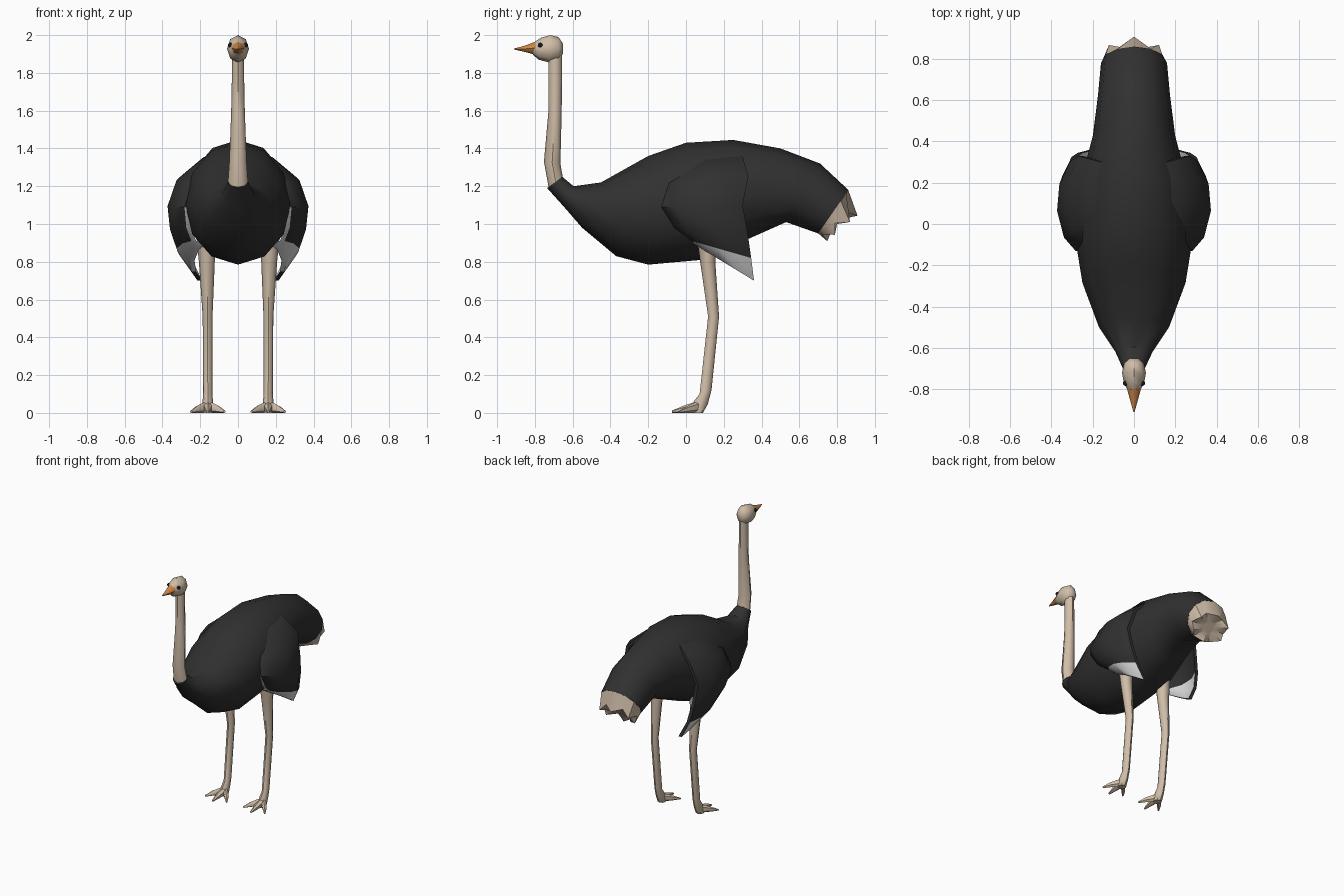
import bpy, bmesh, math
from mathutils import Vector

if "Cube" in bpy.data.objects:
    bpy.data.objects.remove(bpy.data.objects["Cube"])


def material(name, rgb):
    m = bpy.data.materials.new(name)
    m.diffuse_color = (*rgb, 1)
    m.use_nodes = True
    m.node_tree.nodes["Principled BSDF"].inputs["Base Color"].default_value = m.diffuse_color
    return m


BLACK = material("black feather", (0.03, 0.03, 0.03))
SKIN = material("beige skin", (0.63, 0.51, 0.39))
WHITE = material("white feather", (0.75, 0.75, 0.75))
ORANGE = material("orange beak", (0.60, 0.24, 0.06))
EYE = material("eye black", (0.01, 0.01, 0.012))


def finish(bm, name, mats, angle=45):
    bmesh.ops.recalc_face_normals(bm, faces=bm.faces[:])
    me = bpy.data.meshes.new(name)
    bm.to_mesh(me)
    bm.free()
    ob = bpy.data.objects.new(name, me)
    bpy.context.collection.objects.link(ob)
    for m in mats:
        me.materials.append(m)
    bpy.ops.object.select_all(action='DESELECT')
    ob.select_set(True)
    bpy.context.view_layer.objects.active = ob
    bpy.ops.object.shade_smooth_by_angle(angle=math.radians(angle))
    return ob


def loft(name, rings, mat, n=8, cx=0.0, zigzag=None):
    """Skin over ellipses, each: upper (y, z), lower (y, z), half width, optional x."""
    bm = bmesh.new()
    loops = []
    for k, r in enumerate(rings):
        a, b, w = Vector(r[0:2]), Vector(r[2:4]), r[4]
        x0 = r[5] if len(r) > 5 else cx
        loop = []
        for i in range(n):
            t = 2 * math.pi * i / n
            p = (a + b) / 2 + (a - b) / 2 * math.cos(t)
            if k == zigzag:
                p += Vector((0.82, -0.57)) * (0.028 if i % 2 == 0 else -0.02)
            loop.append(bm.verts.new((x0 + w * math.sin(t), p.x, p.y)))
        loops.append(loop)
    for p, q in zip(loops, loops[1:]):
        for i in range(n):
            j = (i + 1) % n
            bm.faces.new((p[i], p[j], q[j], q[i]))
    bm.faces.new(loops[0])
    bm.faces.new(loops[-1])
    return finish(bm, name, [mat])


# Feathered body
loft("body", [
    (-0.655, 1.25, -0.735, 1.19, 0.055),
    (-0.595, 1.20, -0.645, 1.09, 0.09),
    (-0.45, 1.22, -0.55, 0.98, 0.17),
    (-0.20, 1.36, -0.37, 0.83, 0.25),
    (0.00, 1.43, -0.20, 0.785, 0.28),
    (0.25, 1.445, 0.08, 0.81, 0.27),
    (0.50, 1.40, 0.35, 0.93, 0.20),
    (0.71, 1.32, 0.53, 1.01, 0.175),
    (0.86, 1.18, 0.70, 0.95, 0.16)], BLACK, 12)

# Pale ragged tail tip, slightly hollow at the end
loft("tail_tip", [
    (0.859, 1.18, 0.70, 0.95, 0.159),
    (0.885, 1.06, 0.725, 0.925, 0.14),
    (0.83, 1.03, 0.77, 0.97, 0.05)], SKIN, 12, zigzag=1)

# Neck, head and beak
loft("neck", [
    (-0.65, 1.235, -0.725, 1.18, 0.054),
    (-0.665, 1.32, -0.752, 1.33, 0.046),
    (-0.658, 1.60, -0.728, 1.60, 0.036),
    (-0.657, 1.75, -0.727, 1.75, 0.033),
    (-0.657, 1.90, -0.73, 1.90, 0.031)], SKIN)
loft("head", [
    (-0.652, 1.955, -0.652, 1.90, 0.022),
    (-0.675, 1.99, -0.675, 1.865, 0.048),
    (-0.72, 2.00, -0.725, 1.855, 0.058),
    (-0.77, 1.985, -0.78, 1.87, 0.048),
    (-0.80, 1.965, -0.81, 1.895, 0.030)], SKIN)
loft("beak", [
    (-0.795, 1.966, -0.80, 1.897, 0.034),
    (-0.85, 1.945, -0.85, 1.91, 0.02),
    (-0.91, 1.929, -0.91, 1.924, 0.003)], ORANGE)


def wing(side):
    # rows from shoulder to tip: widest x, front (y, z), rear (y, z)
    rows = [(0.19, 0.00, 1.33, 0.30, 1.36),
            (0.325, -0.09, 1.22, 0.33, 1.25),
            (0.373, -0.13, 1.09, 0.30, 1.10),
            (0.36, -0.06, 0.98, 0.325, 0.96),
            (0.325, 0.03, 0.91, 0.345, 0.82),
            (0.255, 0.04, 0.895, 0.36, 0.70)]
    cols = [(0, 0.76), (0.15, 0.91), (0.45, 1.0), (0.75, 0.97), (1, 0.84)]
    bm = bmesh.new()

    def sheet(inset):
        g = []
        for w, y0, z0, y1, z1 in rows:
            g.append([bm.verts.new((side * (w * f - inset), y0 + (y1 - y0) * t,
                                    z0 + (z1 - z0) * t)) for t, f in cols])
        for r in range(len(rows) - 1):
            for c in range(len(cols) - 1):
                face = bm.faces.new((g[r][c], g[r][c + 1], g[r + 1][c + 1], g[r + 1][c]))
                # white lower fringe and lower lining
                face.material_index = 1 if r == 4 or (inset and r >= 3) else 0
        return g

    a, b = sheet(0), sheet(0.025)
    rim = lambda g: (g[0] + [r[-1] for r in g[1:]] + g[-1][-2::-1]
                     + [r[0] for r in g[-2:0:-1]])
    ra, rb = rim(a), rim(b)
    for i in range(len(ra)):
        j = (i + 1) % len(ra)
        f = bm.faces.new((ra[i], ra[j], rb[j], rb[i]))
        c = f.calc_center_median()
        f.material_index = 1 if c.z < 1.05 and c.y < 0.31 else 0
    finish(bm, ("left" if side < 0 else "right") + "_wing", [BLACK, WHITE])


def leg(side):
    tag = "left" if side < 0 else "right"
    x = 0.16 * side
    loft(tag + "_leg", [
        (0.16, 0.98, 0.05, 0.98, 0.06, 0.165 * side),
        (0.155, 0.80, 0.075, 0.80, 0.042, 0.165 * side),
        (0.175, 0.51, 0.117, 0.51, 0.026, 0.161 * side),
        (0.135, 0.12, 0.072, 0.10, 0.024, x),
        (0.115, 0.045, 0.04, 0.06, 0.028, x),
        (0.09, 0.0, 0.03, 0.0, 0.03, x)], SKIN)
    # three splayed toes
    for name, tx, ty in (("inner", -0.088, -0.035), ("middle", 0, -0.075), ("outer", 0.088, -0.035)):
        loft(f"{tag}_{name}_toe", [
            (0.07, 0.065, 0.07, 0.0, 0.026, x),
            (0.07 + (ty - 0.07) * 0.5, 0.042, 0.07 + (ty - 0.07) * 0.5, 0.0, 0.021, x + side * tx * 0.55),
            (ty, 0.012, ty, 0.0, 0.007, x + side * tx)], SKIN, 6)


def eye(side):
    bm = bmesh.new()
    bmesh.ops.create_icosphere(bm, subdivisions=2, radius=0.013)
    bmesh.ops.translate(bm, verts=bm.verts[:], vec=(0.041 * side, -0.772, 1.947))
    finish(bm, ("left" if side < 0 else "right") + "_eye", [EYE])


for s in (-1, 1):
    wing(s)
    leg(s)
    eye(s)
